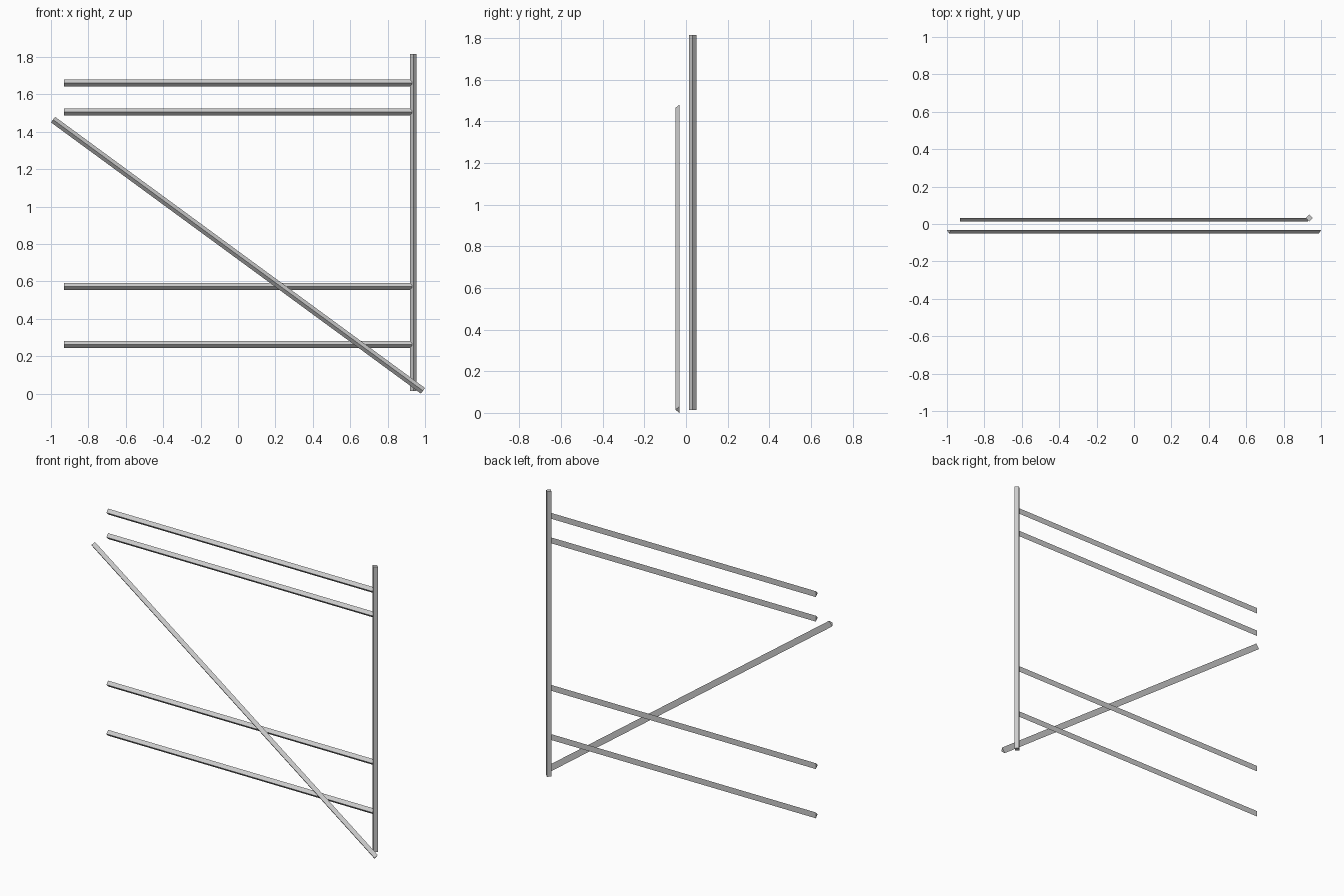
import bpy, bmesh
from mathutils import Vector

if "Cube" in bpy.data.objects:
    bpy.data.objects.remove(bpy.data.objects["Cube"])

R = 0.0185  # half width of every bar


def bar(name, start, end, profile):
    """Sweep a flat-sided profile (side, y offset) straight from start to end."""
    start, end = Vector(start), Vector(end)
    depth = Vector((0, 1, 0))
    side = depth.cross((end - start).normalized())
    bm = bmesh.new()
    rings = [[bm.verts.new(p + side * s + depth * d) for s, d in profile]
             for p in (start, end)]
    n = len(profile)
    bm.faces.new(rings[0])
    bm.faces.new(rings[1][::-1])
    for i in range(n):
        j = (i + 1) % n
        bm.faces.new((rings[0][i], rings[1][i], rings[1][j], rings[0][j]))
    bmesh.ops.recalc_face_normals(bm, faces=bm.faces)
    mesh = bpy.data.meshes.new(name)
    bm.to_mesh(mesh)
    bm.free()
    obj = bpy.data.objects.new(name, mesh)
    bpy.context.collection.objects.link(obj)
    return obj


# Full diamond for the post, front half of it for rails and brace
diamond = [(-R, 0), (0, -R), (R, 0), (0, R)]
ridge = diamond[:3]

# Upright post
bar("upright_post", (0.937, 0.032, 0.013), (0.937, 0.032, 1.815), diamond)

# Horizontal rails
for i, z in enumerate((0.262, 0.573, 1.505, 1.66)):
    bar(f"rail_{i + 1}", (-0.93, 0.032, z), (0.93, 0.032, z), ridge)

# Diagonal brace in front
bar("diagonal_brace", (-0.989, -0.032, 1.465), (0.989, -0.032, 0.015), ridge)
